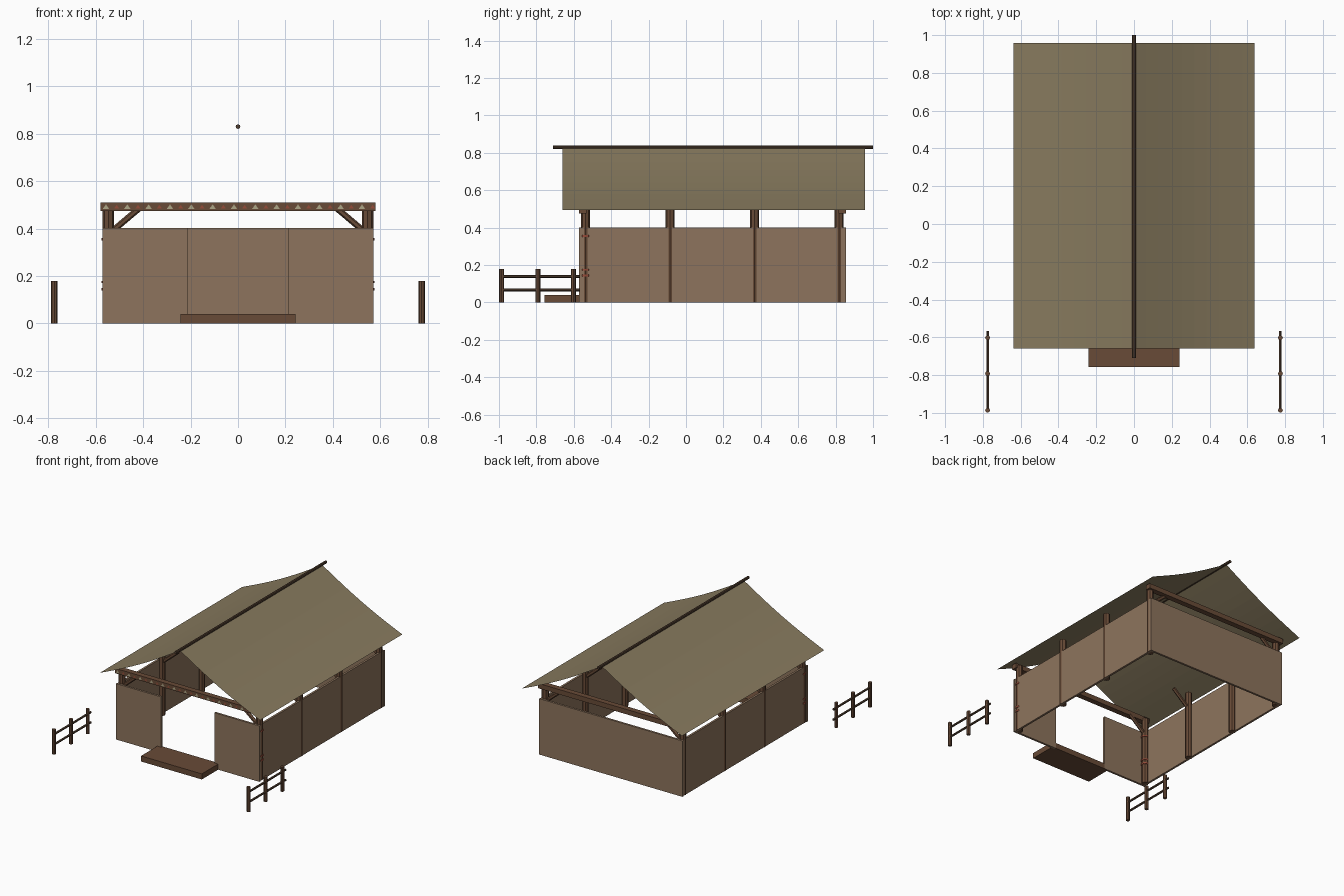
import bpy, bmesh, math
from mathutils import Vector

if "Cube" in bpy.data.objects:
    bpy.data.objects.remove(bpy.data.objects["Cube"])


def material(name, rgb):
    m = bpy.data.materials.new(name)
    m.diffuse_color = (*rgb, 1)
    m.use_nodes = True
    m.node_tree.nodes["Principled BSDF"].inputs["Base Color"].default_value = m.diffuse_color
    return m


WALL = material("wall_panel", (0.27, 0.175, 0.11))
ROOF = material("roof_cloth", (0.25, 0.20, 0.115))
WOOD = material("wood", (0.14, 0.07, 0.038))
DARK = material("dark_wood", (0.085, 0.05, 0.03))
RED = material("red_paint", (0.30, 0.07, 0.04))
PALE = material("pale_paint", (0.42, 0.38, 0.24))


def finish(bm, name, mat):
    me = bpy.data.meshes.new(name)
    bm.to_mesh(me)
    bm.free()
    me.materials.append(mat)
    ob = bpy.data.objects.new(name, me)
    bpy.context.collection.objects.link(ob)
    return ob


def box(name, lo, hi, mat):
    bm = bmesh.new()
    bmesh.ops.create_cube(bm, size=1)
    lo, hi = Vector(lo), Vector(hi)
    for v in bm.verts:
        v.co = (lo + hi) / 2 + v.co * (hi - lo)
    return finish(bm, name, mat)


def pole(name, a, b, r, mat, sides=8):
    a, b = Vector(a), Vector(b)
    d = b - a
    bm = bmesh.new()
    bmesh.ops.create_cone(bm, cap_ends=True, segments=sides, radius1=r, radius2=r, depth=d.length)
    rot = d.to_track_quat('Z', 'Y')
    for v in bm.verts:
        v.co = rot @ v.co + (a + b) / 2
    return finish(bm, name, mat)


# Roof: two thin sagging slopes meeting under the ridge pole
N = 10
for s, side in ((-1, "left"), (1, "right")):
    bm = bmesh.new()
    rows = []
    for i in range(N + 1):
        t = i / N
        z = 0.825 - 0.33 * t - 0.018 * math.sin(math.pi * t)
        rows.append([bm.verts.new((s * 0.638 * t, y, z)) for y in (-0.66, 0.957)])
    for p, q in zip(rows, rows[1:]):
        f = [p[0], q[0], q[1], p[1]]
        bm.faces.new(f if s > 0 else f[::-1])
    finish(bm, "roof_" + side, ROOF)
pole("ridge_pole", (0, -0.71, 0.83), (0, 1.0, 0.83), 0.01, DARK)

# Wall panels with a front doorway
H = 0.402
box("back_wall", (-0.57, 0.84, 0), (0.57, 0.855, H), WALL)
for s, side in ((-1, "left"), (1, "right")):
    xs = sorted((s * 0.212, s * 0.571))
    box("front_wall_" + side, (xs[0], -0.572, 0), (xs[1], -0.557, H), WALL)
    xs = sorted((s * 0.552, s * 0.567))
    box("side_wall_" + side, (xs[0], -0.557, 0), (xs[1], 0.84, H), WALL)

# Posts with inward braces, plus red bindings on the front posts
for s, side in ((-1, "left"), (1, "right")):
    for i in range(4):
        y = -0.537 + 0.452 * i
        pole(f"post_{side}_{i}", (s * 0.547, y, 0), (s * 0.547, y, 0.495), 0.024, WOOD)
        pole(f"brace_{side}_{i}", (s * 0.53, y, 0.39), (s * 0.415, y, 0.487), 0.013, WOOD, 6)
    for z in (0.355, 0.175, 0.145):
        pole("post_binding_" + side, (s * 0.547, -0.537, z - 0.005), (s * 0.547, -0.537, z + 0.005), 0.028, RED, 12)

# Cross beams at front and back
box("front_beam", (-0.58, -0.572, 0.475), (0.58, -0.532, 0.51), WOOD)
box("back_beam", (-0.58, 0.815, 0.475), (0.58, 0.855, 0.51), WOOD)

# Painted triangles along the front beam
for i in range(26):
    pale = i % 2 == 0
    x, w, h = -0.557 + 0.045 * i, (0.014 if pale else 0.011), (0.01 if pale else 0.008)
    bm = bmesh.new()
    bm.faces.new([bm.verts.new((x + dx, -0.5735, 0.4925 + dz))
                  for dx, dz in ((-w, -h), (w, -h), (0, h))])
    finish(bm, "beam_triangle", PALE if pale else RED)

# Front step
box("front_step", (-0.242, -0.757, 0), (0.242, -0.557, 0.04), WOOD)

# Short fences either side of the entrance
for s, side in ((-1, "left"), (1, "right")):
    x = s * 0.775
    for y in (-0.986, -0.792, -0.602):
        pole("fence_post_" + side, (x, y, 0), (x, y, 0.178), 0.013, WOOD)
    for z in (0.067, 0.14):
        pole("fence_rail_" + side, (x, -0.99, z), (x, -0.567, z), 0.008, DARK, 6)
